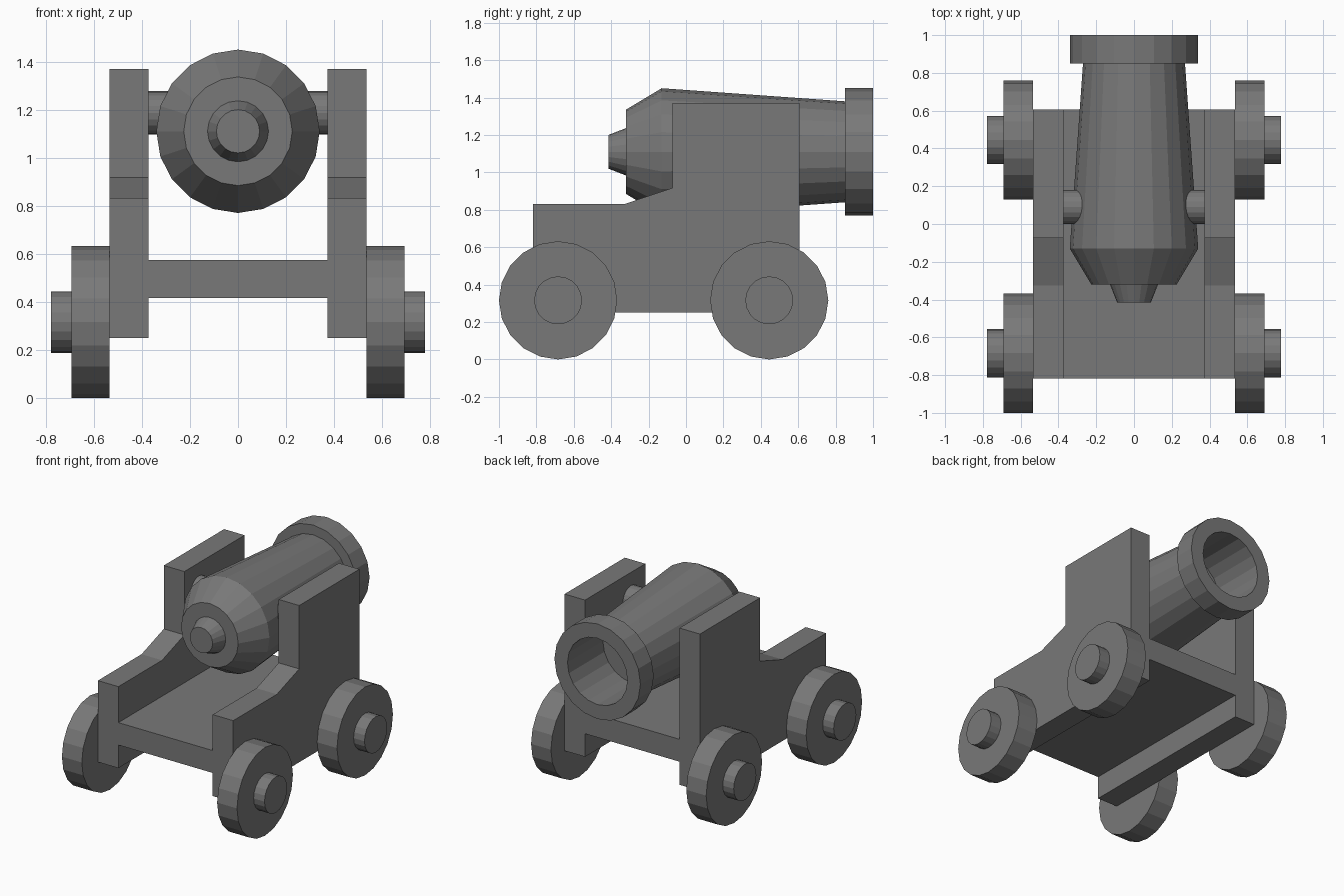
import bpy, bmesh
from math import sin, cos, pi

if "Cube" in bpy.data.objects:
    bpy.data.objects.remove(bpy.data.objects["Cube"])

SIDES = 20

# Dark iron grey for every part
iron = bpy.data.materials.new("dark_grey")
iron.diffuse_color = (0.19, 0.19, 0.19, 1)
iron.use_nodes = True
iron.node_tree.nodes["Principled BSDF"].inputs["Base Color"].default_value = iron.diffuse_color


def loft(name, rings):
    """Join a row of equal point rings with quads and cap both ends."""
    bm = bmesh.new()
    rings = [[bm.verts.new(p) for p in ring] for ring in rings]
    for a, b in zip(rings, rings[1:]):
        for i in range(len(a)):
            j = (i + 1) % len(a)
            bm.faces.new((a[i], a[j], b[j], b[i]))
    bm.faces.new(rings[0])
    bm.faces.new(rings[-1])
    bmesh.ops.recalc_face_normals(bm, faces=bm.faces)
    mesh = bpy.data.meshes.new(name)
    bm.to_mesh(mesh)
    bm.free()
    mesh.materials.append(iron)
    obj = bpy.data.objects.new(name, mesh)
    bpy.context.collection.objects.link(obj)
    return obj


def lathe(name, profile, center, axis):
    """Turn (distance, radius) pairs around the x or y axis."""
    angles = [2 * pi * i / SIDES for i in range(SIDES)]
    cx, cy, cz = center
    if axis == 'x':
        return loft(name, [[(cx + d, cy + r * sin(a), cz + r * cos(a)) for a in angles]
                           for d, r in profile])
    return loft(name, [[(cx + r * sin(a), cy + d, cz + r * cos(a)) for a in angles]
                       for d, r in profile])


def slab(name, outline, x0, x1):
    """Extrude a (y, z) outline from x0 to x1."""
    return loft(name, [[(x, y, z) for y, z in outline] for x in (x0, x1)])


# Barrel: knob, breech, taper, muzzle ring and bore
lathe("barrel", [(-0.415, 0.09), (-0.32, 0.127), (-0.32, 0.226), (-0.13, 0.34),
                 (0.85, 0.27), (0.85, 0.34), (1.0, 0.34), (1.0, 0.237), (0.6, 0.237)],
      (0, 0, 1.11), 'y')

# Trunnion bar held between the cheeks
lathe("trunnion", [(-0.38, 0.09), (0.38, 0.09)], (0, 0.09, 1.187), 'x')

# Carriage bed
slab("bed", [(-0.818, 0.415), (0.607, 0.415), (0.607, 0.575), (-0.818, 0.575)], -0.373, 0.373)

# Stepped cheeks, and wheels with hubs on both sides
cheek = [(-0.818, 0.25), (0.607, 0.25), (0.607, 1.37), (-0.073, 1.37),
         (-0.073, 0.917), (-0.325, 0.832), (-0.818, 0.832)]
for side, s in (("left", -1), ("right", 1)):
    slab("cheek_" + side, cheek, s * 0.373, s * 0.535)
    for end, y in (("front", -0.684), ("back", 0.445)):
        lathe(f"wheel_{end}_{side}",
              [(s * 0.535, 0.316), (s * 0.692, 0.316), (s * 0.692, 0.128), (s * 0.778, 0.128)],
              (0, y, 0.316), 'x')
